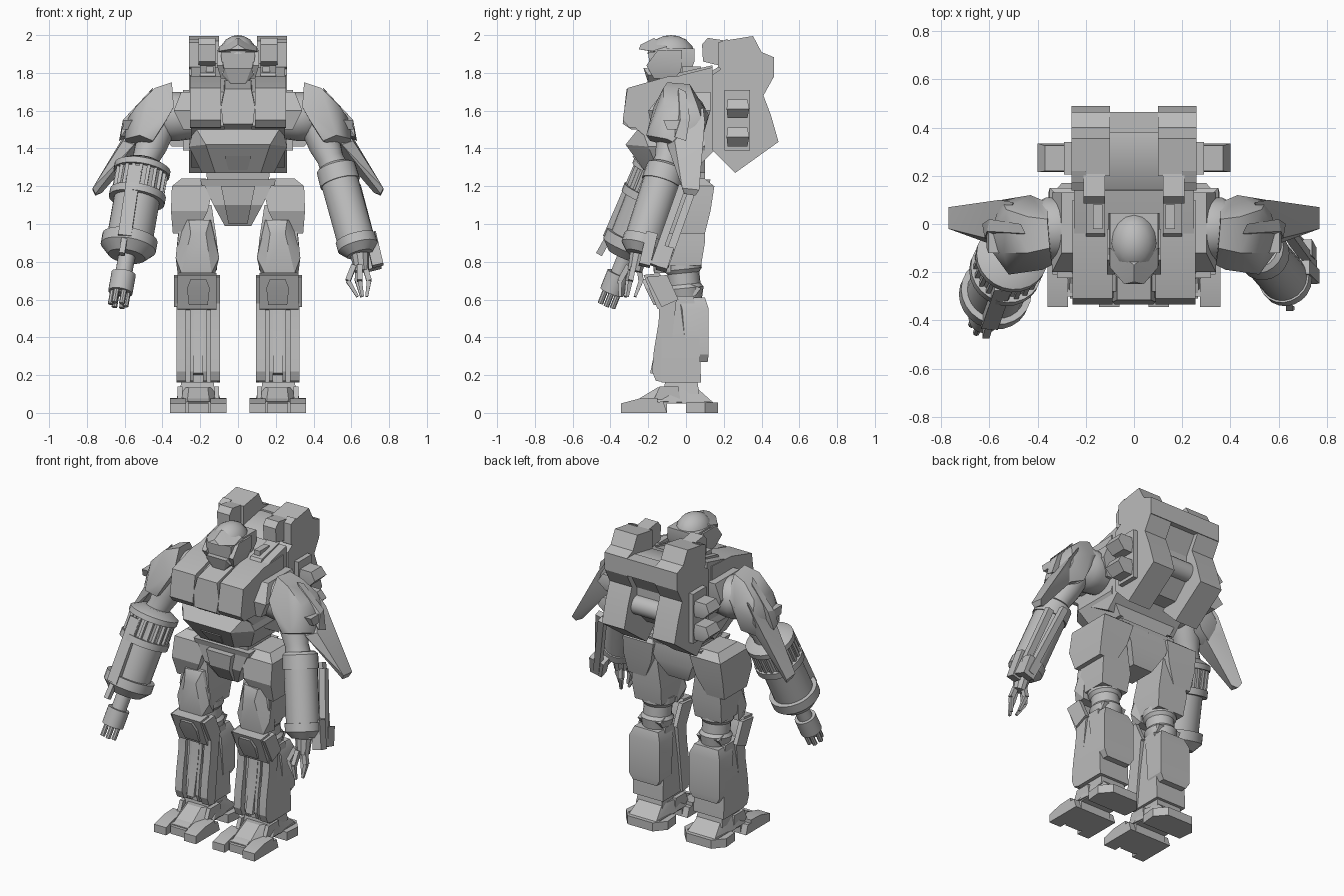
import bpy, bmesh, math
from mathutils import Vector

grey = bpy.data.materials.new("armour_grey")
grey.diffuse_color = (0.5, 0.5, 0.5, 1)


def finish(name, bm, angle=25):
    bmesh.ops.recalc_face_normals(bm, faces=bm.faces)
    me = bpy.data.meshes.new(name)
    bm.to_mesh(me)
    bm.free()
    me.materials.append(grey)
    ob = bpy.data.objects.new(name, me)
    bpy.context.collection.objects.link(ob)
    bpy.ops.object.select_all(action='DESELECT')
    bpy.context.view_layer.objects.active = ob
    ob.select_set(True)
    bpy.ops.object.shade_smooth_by_angle(angle=math.radians(angle))
    return ob


def hull(name, pts, s=1, angle=25):
    """Faceted solid around a few corner points; s = -1 mirrors it."""
    bm = bmesh.new()
    vs = [bm.verts.new((x * s, y, z)) for x, y, z in pts]
    bmesh.ops.convex_hull(bm, input=vs)
    loose = [v for v in bm.verts if not v.link_faces]
    bmesh.ops.delete(bm, geom=loose, context='VERTS')
    bmesh.ops.dissolve_limit(bm, angle_limit=0.02, verts=bm.verts, edges=bm.edges)
    return finish(name, bm, angle)


def levels(name, rows, s=1):
    """Stack of rectangles (z, x0, x1, y0, y1) joined as a hull."""
    return hull(name, [(x, y, z) for z, x0, x1, y0, y1 in rows for x in (x0, x1) for y in (y0, y1)], s)


def box(name, x0, x1, y0, y1, z0, z1, s=1):
    return levels(name, [(z0, x0, x1, y0, y1), (z1, x0, x1, y0, y1)], s)


def prism(name, prof, x0, x1, s=1):
    """Side profile of (y, z) points extruded along x."""
    bm = bmesh.new()
    a = [bm.verts.new((x0 * s, y, z)) for y, z in prof]
    b = [bm.verts.new((x1 * s, y, z)) for y, z in prof]
    bm.faces.new(a)
    bm.faces.new(b[::-1])
    for i in range(len(a)):
        j = (i + 1) % len(a)
        bm.faces.new((a[i], b[i], b[j], a[j]))
    return finish(name, bm)


def frame(a, b):
    d = (Vector(b) - Vector(a)).normalized()
    u = Vector((1, 0, 0))
    u = (u - d * u.dot(d)).normalized()
    if abs(d.x) > 0.95:
        u = Vector((0, 1, 0))
    return d, u, d.cross(u)


def tube(name, a, b, rings, n=20):
    """Turned solid along a-b; rings are (fraction, radius)."""
    a, b = Vector(a), Vector(b)
    d, u, v = frame(a, b)
    bm = bmesh.new()
    loops = []
    for t, r in rings:
        c = a.lerp(b, t)
        loops.append([bm.verts.new(c + (u * math.cos(k) + v * math.sin(k)) * r)
                      for k in (2 * math.pi * i / n for i in range(n))])
    for p, q in zip(loops, loops[1:]):
        for i in range(n):
            bm.faces.new((p[i], p[(i + 1) % n], q[(i + 1) % n], q[i]))
    bm.faces.new(loops[0])
    bm.faces.new(loops[-1][::-1])
    return finish(name, bm, 35)


def beam(name, a, b, w, h, taper=1):
    d, u, v = frame(a, b)
    return hull(name, [tuple(Vector(p) + u * i * w / 2 * k + v * j * h / 2 * k)
                       for p, k in ((a, 1), (b, taper)) for i in (-1, 1) for j in (-1, 1)])


# Head: smooth dome, brim, recessed visor, cheeks and jaw
dome = []
for k, ph in enumerate((0, 25, 50, 72, 90)):
    r, z = math.cos(math.radians(ph)), 1.9 + 0.1 * math.sin(math.radians(ph))
    dome += [(0.1 * r * math.cos(t), -0.08 + 0.125 * r * math.sin(t), z)
             for t in (math.pi * i / 8 for i in range(16))]
hull("helmet_dome", dome, 1, 40)
levels("helmet_back", [(1.8, -.09, .09, -.1, .02), (1.86, -.105, .105, -.12, .045), (1.93, -.1, .1, -.12, .045)])
hull("helmet_brim", [(-.11, -.1, 1.9), (.11, -.1, 1.9), (-.1, -.18, 1.915), (.1, -.18, 1.915), (-.04, -.25, 1.925),
                     (.04, -.25, 1.925), (-.1, -.1, 1.94), (.1, -.1, 1.94), (0, -.24, 1.95), (0, -.17, 1.985)])
levels("visor", [(1.8, -.085, .085, -.19, -.05), (1.91, -.09, .09, -.2, -.05)])
levels("jaw", [(1.745, -.04, .04, -.2, -.06), (1.79, -.085, .085, -.2, -.03), (1.825, -.07, .07, -.225, -.05)])
for s in (1, -1):
    levels("cheek_guard", [(1.77, .06, .09, -.17, -.04), (1.84, .08, .112, -.21, -.02), (1.92, .085, .112, -.15, -.02)], s)
tube("neck", (0, -.06, 1.68), (0, -.06, 1.8), [(0, .08), (1, .07)])

# Torso
prism("chest_core", [(-.28, 1.7), (-.02, 1.79), (.14, 1.83), (.16, 1.4), (.06, 1.3), (-.2, 1.45), (-.28, 1.52)], -.25, .25)
hull("chest_centre", [(x, y, z) for sx in (1, -1) for x, y, z in (
    (.07 * sx, -.315, 1.715), (.09 * sx, -.325, 1.62), (.08 * sx, -.335, 1.53), (.07 * sx, -.29, 1.5),
    (.07 * sx, -.13, 1.76), (.07 * sx, -.1, 1.5))])
levels("abdomen", [(1.52, -.23, .23, -.24, .1), (1.41, -.26, .26, -.2, .1), (1.42, -.17, .17, -.32, .1),
                   (1.27, -.19, .19, -.14, .1), (1.27, -.12, .12, -.21, .1)])
levels("belly_plate", [(1.285, -.05, .05, -.225, -.2), (1.36, -.07, .07, -.285, -.26)])
levels("waist", [(1.2, -.16, .16, -.13, .1), (1.29, -.17, .17, -.14, .1)])
levels("belt", [(1.2, -.19, .19, -.16, .12), (1.235, -.2, .2, -.17, .13)])
levels("pelvis", [(1.21, -.18, .18, -.16, .13), (1.1, -.13, .13, -.16, .13), (.99, -.07, .07, -.1, .08)])
levels("crotch_plate", [(1.2, -.09, .09, -.2, -.15), (1.1, -.07, .07, -.19, -.14), (1.0, -.05, .05, -.12, -.08)])

# Backpack
prism("pack_core", [(.2, 1.85), (.36, 1.88), (.44, 1.86), (.44, 1.79), (.36, 1.66), (.36, 1.5), (.26, 1.4), (.12, 1.4),
                    (.12, 1.8)], -.12, .12)
tube("pack_cylinder", (-.11, .36, 1.55), (.11, .36, 1.55), [(0, .06), (1, .06)])
box("pack_beam", -.26, .26, .38, .465, 1.775, 1.885)
for s in (1, -1):
    prism("pack_side", [(.14, 1.79), (.2, 1.83), (.2, 1.97), (.355, 1.995), (.4, 1.91), (.46, 1.885), (.46, 1.77),
                        (.41, 1.68), (.45, 1.575), (.49, 1.435), (.26, 1.27), (.14, 1.39)], .1, .26, s)
    prism("pack_pod", [(.085, 1.95), (.115, 1.985), (.215, 1.97), (.215, 1.83), (.09, 1.86)], .12, .21, s)
    prism("pod_outer", [(.17, 1.83), (.17, 1.96), (.22, 1.98), (.22, 1.8)], .2, .26, s)
    prism("pod_mount", [(-.06, 1.77), (-.04, 1.8), (.14, 1.84), (.14, 1.78)], .12, .2, s)
    box("pod_lamp", .13, .17, -.02, .08, 1.79, 1.835, s)
    # side thrusters: two stacked nozzles on a plate
    box("thruster_plate", .25, .29, .205, .34, 1.39, 1.71, s)
    for z in (1.41, 1.56):
        levels("thruster", [(z, .28, .35, .22, .325), (z + .05, .28, .4, .215, .335), (z + .1, .28, .37, .22, .325)], s)

for s in (1, -1):
    # Chest blocks and shoulder joint
    prism("chest_block", [(-.31, 1.72), (-.1, 1.78), (.1, 1.79), (.1, 1.5), (-.3, 1.51), (-.335, 1.55)], .09, .255, s)
    levels("shoulder_mount", [(1.5, .24, .29, -.18, .1), (1.6, .24, .34, -.2, .13), (1.7, .24, .3, -.12, .13)], s)
    tube("shoulder_joint", (.24 * s, -.02, 1.57), (.42 * s, -.02, 1.57), [(0, .12), (.4, .13), (.7, .13), (1, .1)])
    # Shoulder shell and trailing blade
    hull("shoulder_shell", [(.35, -.1, 1.75), (.36, .02, 1.74), (.34, -.17, 1.62), (.38, -.19, 1.55), (.36, .09, 1.62),
                            (.44, -.12, 1.72), (.44, .03, 1.71), (.54, -.12, 1.62), (.53, .06, 1.63), (.43, .12, 1.58),
                            (.55, .1, 1.5), (.59, -.02, 1.55), (.6, -.1, 1.45), (.52, -.21, 1.47), (.45, -.19, 1.44),
                            (.45, .08, 1.42), (.57, .03, 1.38)], s, 40)
    hull("shoulder_blade", [(.5, .09, 1.62), (.56, .1, 1.54), (.5, .04, 1.42), (.6, .09, 1.44), (.61, -.06, 1.44),
                            (.55, -.1, 1.42), (.77, .07, 1.18), (.77, -.02, 1.19), (.755, .05, 1.15), (.755, -.01, 1.16),
                            (.72, .03, 1.165)], s)
    hull("blade_ridge", [(.45, -.04, 1.72), (.47, .0, 1.7), (.61, -.03, 1.55), (.6, .02, 1.56), (.63, 0, 1.44),
                         (.62, -.06, 1.46), (.5, 0, 1.5)], s)
    levels("shoulder_notch", [(1.5, .56, .612, -.1, -.02), (1.55, .54, .605, -.12, -.01)], s)
    tube("upper_arm", (.4 * s, -.03, 1.56), (.52 * s, -.12, 1.27), [(0, .09), (.5, .085), (.75, .07), (1, .08)])

    # Legs: hip armour, thigh, knee
    levels("hip_armour", [(1.24, .17, .3, -.1, .1), (1.2, .13, .35, -.15, .15), (1.07, .16, .355, -.17, .13),
                          (.95, .22, .345, -.13, .1)], s)
    levels("thigh", [(1.1, .14, .3, -.12, .1), (.9, .11, .32, -.14, .1), (.78, .12, .31, -.12, .08)], s)
    hull("thigh_plate", [(.15, -.15, 1.02), (.26, -.17, 1.02), (.17, -.19, .95), (.25, -.19, .95), (.1, -.15, .82),
                         (.33, -.15, .82), (.14, -.17, .74), (.3, -.17, .74), (.12, -.08, .74), (.32, -.08, .74),
                         (.13, -.08, 1.02), (.31, -.08, 1.02)], s)
    tube("knee_joint", (.21 * s, 0, .6), (.21 * s, -.02, .8), [(0, .085), (.3, .1), (.4, .085), (.7, .085), (.8, .1), (1, .1)])
    prism("knee_plate", [(-.225, .73), (-.14, .74), (-.1, .65), (-.1, .54), (-.15, .55)], .115, .32, s)
    levels("knee_cap", [(.57, .16, .26, -.17, -.1), (.66, .15, .27, -.215, -.12), (.71, .17, .25, -.235, -.15)], s)
    for x in (.095, .31):
        prism("knee_side", [(-.21, .72), (-.1, .73), (-.04, .6), (-.13, .56)], x, x + .028, s)
    prism("knee_back", [(-.04, .7), (.03, .68), (.08, .66), (.05, .62), (-.03, .63)], .13, .29, s)
    # Shin with front ribs and calf block
    levels("shin", [(.62, .12, .31, -.11, .04), (.4, .11, .325, -.13, .07), (.16, .11, .325, -.13, .08)], s)
    for x0, x1, y in ((.095, .145, 0), (.275, .325, 0), (.165, .185, .01), (.235, .255, .01)):
        prism("shin_rib", [(-.14 + y, .58), (-.145 + y, .48), (-.17 + y, .33), (-.18 + y, .22), (-.16 + y, .17), (-.1, .16),
                           (-.05, .6)], x0, x1, s)
    prism("shin_centre", [(-.13, .56), (-.15, .4), (-.19, .21), (-.12, .2), (-.1, .56)], .185, .235, s)
    levels("calf_block", [(.27, .13, .3, 0, .115), (.31, .105, .325, 0, .12), (.55, .105, .325, -.02, .12),
                          (.61, .13, .3, -.04, .1)], s)
    levels("ankle", [(.1, .12, .31, -.12, .07), (.17, .13, .3, -.11, .06)], s)
    # Foot with arched sole and three toes
    prism("foot_sole", [(-.3, 0), (-.1, 0), (-.1, .05), (0, .05), (0, 0), (.13, 0), (.13, .06), (-.3, .06)], .1, .32, s)
    hull("front_pad", [(.06, -.28, 0), (.06, -.1, 0), (.36, -.28, 0), (.36, -.1, 0), (.06, -.28, .05), (.06, -.12, .06),
                       (.36, -.28, .05), (.36, -.12, .06)], s)
    hull("heel_pad", [(x, y, z) for z in (0, .055) for x, y in ((.07, 0), (.35, 0), (.36, .1), (.06, .1), (.12, .17), (.3, .17))], s)
    for x0, x1, y in ((.06, .145, -.345), (.275, .36, -.345), (.155, .265, -.31)):
        prism("toe", [(y, 0), (y, .05), (-.25, .075), (-.15, .08), (-.15, 0)], x0, x1, s)
    hull("instep", [(.15, -.29, .05), (.27, -.29, .05), (.16, -.15, .135), (.26, -.15, .135), (.09, -.12, .06),
                    (.33, -.12, .06), (.11, -.05, .13), (.31, -.05, .13), (.13, .06, .13), (.29, .06, .13),
                    (.11, .15, .05), (.31, .15, .05)], s)
    levels("ankle_guard", [(.07, .1, .125, -.17, -.03), (.14, .1, .125, -.14, -.04)], s)
    levels("ankle_guard", [(.07, .295, .32, -.17, -.03), (.14, .295, .32, -.14, -.04)], s)

# Right forearm: rotary gun with ribbed collar, rail and barrels
A, B = Vector((-.5, -.12, 1.33)), Vector((-.635, -.42, .57))
d, u, v = frame(A, B)
tube("gun_body", A, B, [(0, .09), (.04, .15), (.08, .15), (.08, .125), (.22, .125), (.22, .15), (.27, .15), (.27, .122),
                        (.53, .122), (.53, .148), (.6, .148), (.66, .1), (.66, .045), (.78, .045), (.78, .065),
                        (.91, .065), (.91, .04), (.92, .03)], 24)
for i in range(20):
    k = 2 * math.pi * i / 20
    o = (u * math.cos(k) + v * math.sin(k)) * .13
    beam("collar_rib", A.lerp(B, .08) + o, A.lerp(B, .22) + o, .018, .018)
for i in range(6):
    o = (u * math.cos(i * math.pi / 3) + v * math.sin(i * math.pi / 3)) * .04
    tube("barrel", A.lerp(B, .9) + o, A.lerp(B, 1) + o, [(0, .015), (1, .015)], 8)
beam("gun_rail", (-.545, -.25, 1.3), (-.6, -.41, .93), .07, .06)
beam("rail_tip", (-.6, -.41, .93), (-.615, -.46, .84), .03, .035)

# Left forearm: sleeve, rear rails, side gun and claw
A, B = Vector((.515, -.1, 1.31)), Vector((.645, -.25, .84))
tube("forearm_sleeve", A, B, [(0, .085), (.03, .105), (.2, .108), (.2, .1), (.82, .1), (.82, .108), (.92, .108), (1, .07)], 20)
for o in (0, .06):
    beam("forearm_rail", (.57 + o, .04 - o, 1.2), (.71 + o / 2, -.11 - o, .78), .04, .04)
beam("rail_foot", (.69, -.1, .87), (.72, -.13, .76), .1, .07, .8)
beam("wrist_gun", (.7, -.18, .95), (.74, -.22, .78), .06, .06)
tube("wrist", B, B + Vector((.01, -.02, -.09)), [(0, .05), (1, .04)], 10)
for x, y in ((-.045, -.02), (.0, -.05), (.035, -.01), (-.01, .03)):
    p = B + Vector((x * .7, -.02 + y * .7, -.06))
    q = B + Vector((x * 1.4, -.03 + y * 1.4, -.14))
    beam("finger_base", p, q, .028, .028)
    beam("finger_tip", q, B + Vector((x * .6 + .015, -.05 + y, -.225)), .024, .024, .6)
